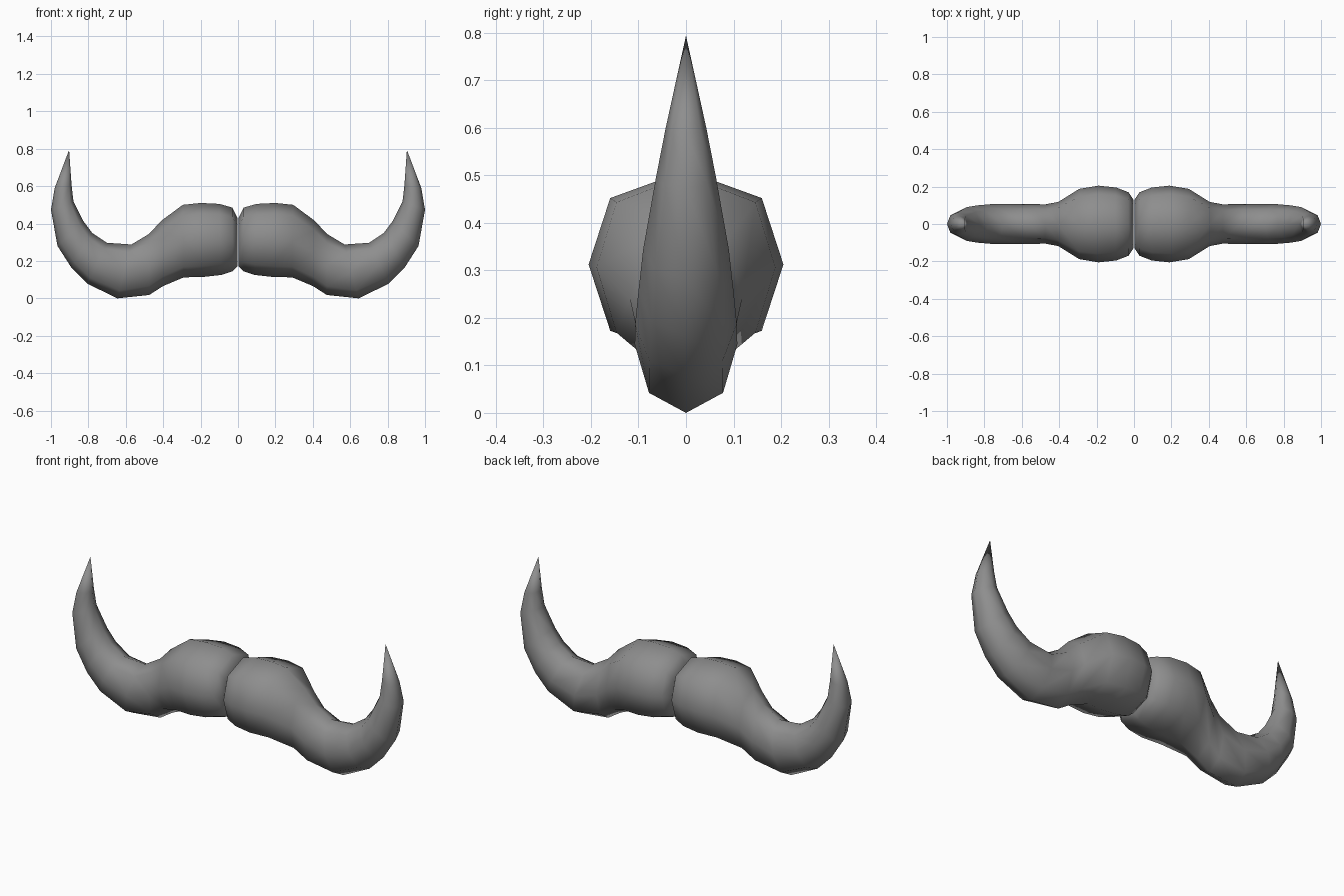
import bpy
import bmesh
import math

cube = bpy.data.objects.get("Cube")
if cube:
    bpy.data.objects.remove(cube, do_unlink=True)

# Single grey hair colour
GREY = (0.27, 0.27, 0.27, 1.0)
hair = bpy.data.materials.new("hair_grey")
hair.use_nodes = True
hair.diffuse_color = GREY
hair.node_tree.nodes["Principled BSDF"].inputs["Base Color"].default_value = GREY

# Rings from the middle to the curl: upper x, z, lower x, z, half depth
RINGS = [
    (0.003, 0.43, 0.003, 0.17, 0.13),
    (0.03, 0.485, 0.03, 0.145, 0.17),
    (0.10, 0.505, 0.09, 0.125, 0.195),
    (0.20, 0.51, 0.18, 0.115, 0.205),
    (0.295, 0.50, 0.29, 0.112, 0.188),
    (0.41, 0.415, 0.40, 0.066, 0.118),
    (0.475, 0.345, 0.475, 0.018, 0.105),
    (0.57, 0.288, 0.645, 0.0, 0.108),
    (0.70, 0.297, 0.805, 0.078, 0.107),
    (0.78, 0.35, 0.89, 0.163, 0.10),
    (0.825, 0.41, 0.965, 0.28, 0.09),
    (0.88, 0.52, 1.0, 0.473, 0.063),
    (0.89, 0.607, 0.98, 0.59, 0.043),
]
TIP = (0.903, 0.794)
SIDES = 8


def make_half(name, side):
    """Eight-sided tapering tube, flat at the middle and pointed at the curl."""
    bm = bmesh.new()
    loops = []
    for ux, uz, lx, lz, depth in RINGS:
        # The fat inner part is a little boxier than the slim curl
        bulge = 1.1 if depth > 0.12 else 1.02
        loop = []
        for i in range(SIDES):
            a = 2 * math.pi * i / SIDES
            t = (1 + math.cos(a)) / 2
            y = depth * math.sin(a) * (bulge if i % 2 else 1)
            loop.append(bm.verts.new((side * (lx + (ux - lx) * t), y, lz + (uz - lz) * t)))
        loops.append(loop)
    tip = bm.verts.new((side * TIP[0], 0, TIP[1]))

    for a, b in zip(loops, loops[1:]):
        for i in range(SIDES):
            j = (i + 1) % SIDES
            bm.faces.new((a[i], a[j], b[j], b[i]))
    for i in range(SIDES):
        bm.faces.new((loops[-1][i], loops[-1][(i + 1) % SIDES], tip))
    bm.faces.new(loops[0])
    bmesh.ops.recalc_face_normals(bm, faces=bm.faces[:])
    for face in bm.faces:
        face.smooth = True

    mesh = bpy.data.meshes.new(name)
    bm.to_mesh(mesh)
    bm.free()
    mesh.set_sharp_from_angle(angle=math.radians(65))
    mesh.materials.append(hair)
    obj = bpy.data.objects.new(name, mesh)
    bpy.context.collection.objects.link(obj)


make_half("moustache_left_half", 1)
make_half("moustache_right_half", -1)
